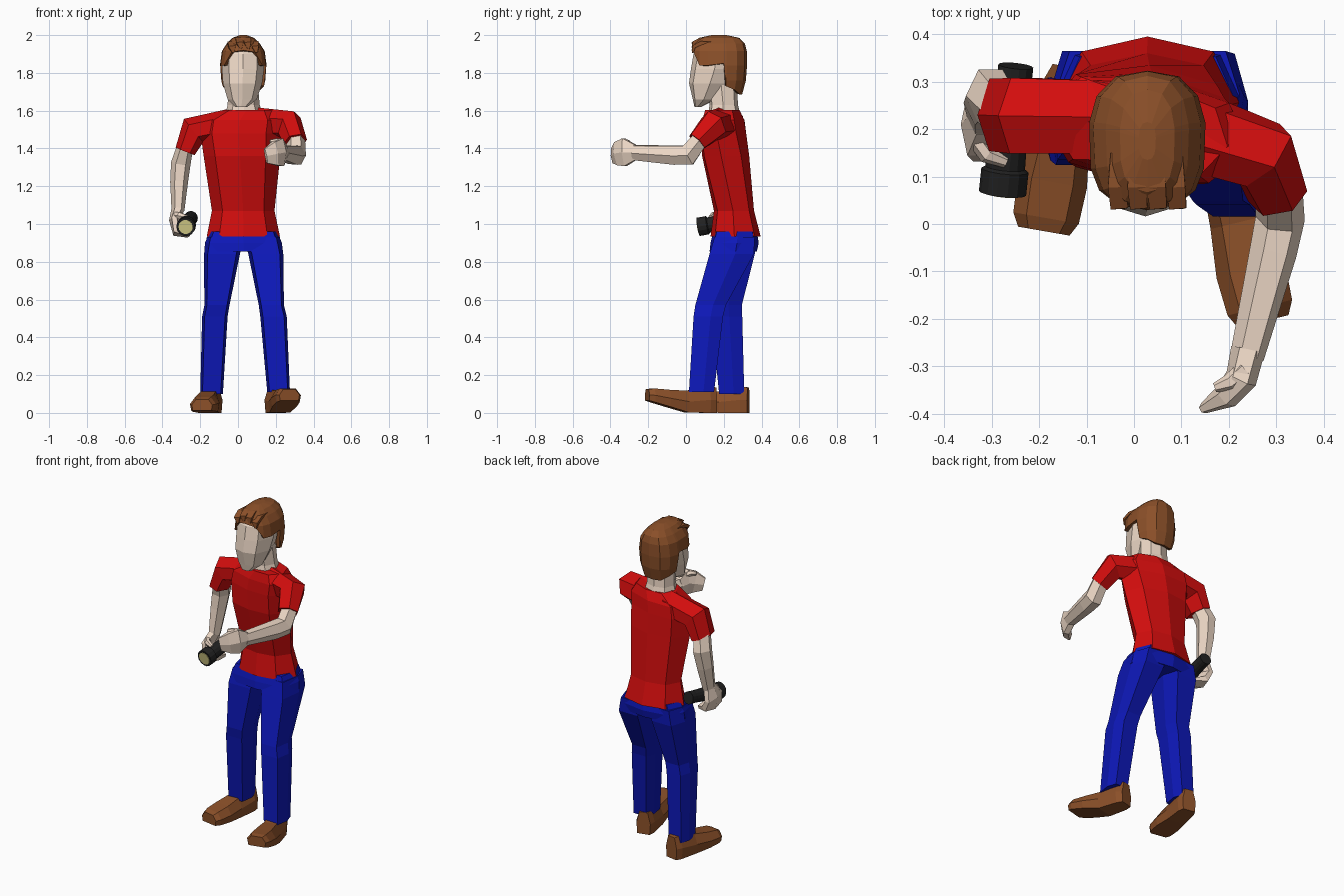
import bpy, bmesh
from math import sin, cos, pi, radians
from mathutils import Vector, Matrix


def material(name, rgb):
    m = bpy.data.materials.new(name)
    m.diffuse_color = (*rgb, 1)
    return m


RED = material("red cloth", (0.65, 0.004, 0.004))
BLUE = material("blue cloth", (0.004, 0.009, 0.48))
BROWN = material("brown", (0.26, 0.08, 0.022))
SKIN = material("skin", (0.84, 0.68, 0.56))
BLACK = material("black", (0.015, 0.015, 0.015))
GLASS = material("lens glass", (0.68, 0.62, 0.25))


def skin_rings(name, rings, mat, cap_start=True, cap_end=True):
    """Flat faced surface through rings of equal point count."""
    bm = bmesh.new()
    vs = [[bm.verts.new(p) for p in r] for r in rings]
    n = len(vs[0])
    for a, b in zip(vs, vs[1:]):
        for i in range(n):
            j = (i + 1) % n
            bm.faces.new((a[i], a[j], b[j], b[i]))
    if cap_start:
        bm.faces.new(vs[0][::-1])
    if cap_end:
        bm.faces.new(vs[-1])
    bmesh.ops.remove_doubles(bm, verts=bm.verts, dist=0.0005)
    bmesh.ops.recalc_face_normals(bm, faces=bm.faces)
    me = bpy.data.meshes.new(name)
    bm.to_mesh(me)
    bm.free()
    me.materials.append(mat)
    ob = bpy.data.objects.new(name, me)
    bpy.context.collection.objects.link(ob)
    return ob


# body section: ridge at front and back, corners, side points
BODY = [(0, -1), (.66, -.82), (1, -.05), (.72, .76), (0, 1),
        (-.72, .76), (-1, -.05), (-.66, -.82)]
# boxier section for hips, six sided one for legs
HIPS = [(0, -1), (.88, -.85), (1, .1), (.8, .8), (0, 1),
        (-.8, .8), (-1, .1), (-.88, -.85)]
LEG = [(.8, -.95), (1, .15), (.7, .95), (-.7, .95), (-1, .15), (-.8, -.95)]


def stack(name, boxes, mat, section=BODY):
    """Horizontal sections given as z, x0, x1, y0, y1, twist."""
    rings = []
    for z, x0, x1, y0, y1, tw in boxes:
        c = Vector(((x0 + x1) / 2, (y0 + y1) / 2, z))
        rot = Matrix.Rotation(radians(tw), 3, 'Z')
        rings.append([c + rot @ Vector((u * (x1 - x0) / 2, v * (y1 - y0) / 2, 0))
                      for u, v in section])
    return skin_rings(name, rings, mat)


def tube(name, pts, mat, ref=(0, 1, 0), n=6):
    """Limb along points x, y, z, half size along ref, half size across."""
    ps = [Vector(p[:3]) for p in pts]
    rings = []
    for i, p in enumerate(pts):
        t = Vector()
        if i > 0:
            t += (ps[i] - ps[i - 1]).normalized()
        if i < len(ps) - 1:
            t += (ps[i + 1] - ps[i]).normalized()
        t.normalize()
        u = Vector(ref)
        u = (u - t * u.dot(t)).normalized()
        v = t.cross(u)
        rings.append([ps[i] + u * p[3] * cos(a) + v * p[4] * sin(a)
                      for a in [2 * pi * (k + .5) / n for k in range(n)]])
    return skin_rings(name, rings, mat)


# shirt
stack("shirt", [
    (.935, -.165, .222, .13, .395, 0), (1.07, -.138, .193, .148, .36, 0),
    (1.36, -.182, .225, .085, .335, -5), (1.48, -.2, .24, .085, .32, -9),
    (1.55, -.19, .25, .09, .31, -10), (1.603, -.08, .2, .1, .285, -10)], RED)
tube("right_sleeve", [(-.04, .225, 1.535, .088, .075), (-.235, .228, 1.495, .092, .08),
                      (-.28, .23, 1.385, .088, .054)], RED)
tube("left_sleeve", [(.1, .205, 1.53, .095, .08), (.272, .145, 1.522, .082, .082),
                     (.303, .058, 1.435, .058, .064)], RED, ref=(0, -1, 1))

# trousers
stack("hips", [(.96, -.15, .208, .145, .375, 0), (.9, -.175, .232, .13, .385, 0),
               (.855, -.178, .238, .125, .375, 0)], BLUE, HIPS)
stack("right_leg", [(.93, -.165, .03, .15, .37, 0), (.84, -.18, .01, .13, .37, 0),
                    (.57, -.178, -.045, .12, .3, 0), (.51, -.19, -.055, .13, .302, 0),
                    (.1, -.2, -.08, .172, .312, 0)], BLUE, LEG)
stack("left_leg", [(.93, .03, .222, .145, .37, 0), (.84, .055, .24, .118, .365, 0),
                   (.57, .11, .243, .045, .215, 0), (.51, .118, .258, .036, .2, 0),
                   (.11, .155, .275, .012, .152, 0)], BLUE, LEG)


# shoes
def shoe(name, heel, toe, lift):
    h, t = Vector((*heel, 0)), Vector((*toe, 0))
    side = (t - h).normalized().cross(Vector((0, 0, 1)))
    rings = []
    for f, w, top in [(0, .042, .135), (.1, .055, .138), (.42, .062, .115),
                      (.7, .074, .09), (.92, .07, .073), (1, .055, .06)]:
        z0 = lift * max(0, f - .4) / .6
        c = h.lerp(t, f)
        rings.append([c + side * w * s + Vector((0, 0, z0 + k * top)) for s, k in
                      [(-.9, 0), (.9, 0), (1, .5), (.6, 1), (-.6, 1), (-1, .5)]])
    skin_rings(name, rings, BROWN)


shoe("right_shoe", (-.13, .33), (-.19, -.015), 0.012)
shoe("left_shoe", (.185, .155), (.272, -.205), 0.065)

# bare arms and hands
tube("right_arm", [(-.277, .235, 1.42, .058, .042), (-.303, .27, 1.32, .064, .052),
                   (-.312, .255, 1.22, .055, .047), (-.318, .225, 1.07, .042, .034)], SKIN)
tube("right_hand", [(-.318, .225, 1.08, .042, .034), (-.337, .21, 1.02, .078, .028),
                    (-.318, .2, .962, .08, .034), (-.262, .19, .945, .06, .018)], SKIN)
tube("right_thumb", [(-.335, .18, 1.045, .022, .018), (-.31, .145, 1.045, .02, .018),
                     (-.27, .13, 1.035, .012, .012)], SKIN, ref=(0, 0, 1))
tube("left_arm", [(.305, .075, 1.45, .05, .05), (.308, .012, 1.365, .064, .052),
                  (.293, -.06, 1.365, .057, .05), (.238, -.28, 1.378, .044, .036)],
     SKIN, ref=(0, -.4, 1))
tube("left_hand", [(.24, -.265, 1.378, .045, .036), (.226, -.325, 1.38, .085, .034),
                   (.195, -.362, 1.372, .072, .028), (.147, -.388, 1.36, .045, .012)],
     SKIN, ref=(0, 0, 1))
tube("left_thumb", [(.23, -.31, 1.425, .022, .02), (.2, -.335, 1.437, .018, .018),
                    (.17, -.345, 1.437, .01, .01)], SKIN, ref=(0, 0, 1))

# neck and head
stack("neck", [(1.57, -.07, .135, .115, .29, 0), (1.63, -.055, .115, .125, .275, 0),
               (1.74, -.05, .105, .11, .27, 0)], SKIN)
stack("head", [(1.62, -.015, .05, .045, .08, 0), (1.66, -.055, .1, .036, .16, 0),
               (1.745, -.08, .128, .016, .25, 0), (1.82, -.085, .138, .026, .29, 0),
               (1.9, -.085, .138, .04, .3, 0), (1.95, -.04, .09, .07, .26, 0)], SKIN)

# hair: a dome whose lower edge follows the forehead, temples and nape
LEVELS = [(1.685, .1, .122), (1.76, .118, .142), (1.84, .124, .148), (1.915, .114, .147),
          (1.955, .088, .137), (1.985, .058, .108), (2.0, .018, .04)]
# angle from the front to the back, lower edge
EDGE = [(-90, 1.92), (-64, 1.91), (-40, 1.84), (-18, 1.84), (6, 1.85),
        (11, 1.73), (35, 1.71), (64, 1.685), (90, 1.685)]
EDGE += [(180 - a, z) for a, z in EDGE[-2:0:-1]]


def hair_size(z):
    for (a, xa, ya), (b, xb, yb) in zip(LEVELS, LEVELS[1:]):
        if z <= b:
            f = (z - a) / (b - a)
            return xa + (xb - xa) * f, ya + (yb - ya) * f
    return LEVELS[-1][1:]


hair_rings = []
for level in LEVELS:
    ring = []
    for angle, low in EDGE:
        s, c = sin(radians(angle)), cos(radians(angle))
        z = max(level[0], low)
        rx, ry = hair_size(z)
        ring.append((.028 + rx * abs(c) ** .75 * (1 if c > 0 else -1),
                     .175 + ry * abs(s) ** .8 * (1 if s > 0 else -1), z))
    hair_rings.append(ring)
hair = skin_rings("hair", hair_rings, BROWN, cap_start=False)
sol = hair.modifiers.new("thickness", 'SOLIDIFY')
sol.thickness = 0.02
sol.offset = -1

# fringe strands combed forward
for i in range(4):
    x = -.035 + i * .041
    zt = 1.962 if i in (0, 3) else 1.982
    tube(f"fringe_{i + 1}", [(x, .15, zt, .02, .006), (x, .08, zt - .004, .028, .014),
                             (x + .004, .04, zt - .025, .026, .014),
                             (x + .01, .036, zt - .055, .008, .006)], BROWN, ref=(1, 0, 0), n=4)

# flashlight held in the right hand
A, B = Vector((-.277, .065, .985)), Vector((-.249, .333, 1.032))
tube("flashlight", [(*A.lerp(B, f), r, r) for f, r in
                    [(0, .05), (.18, .05), (.2, .042), (.86, .036), (.88, .037), (1, .037)]],
     BLACK, ref=(0, 0, 1), n=14)
tube("flashlight_lens", [(*A.lerp(B, f), .038, .038) for f in (-.01, .02)],
     GLASS, ref=(0, 0, 1), n=14)
